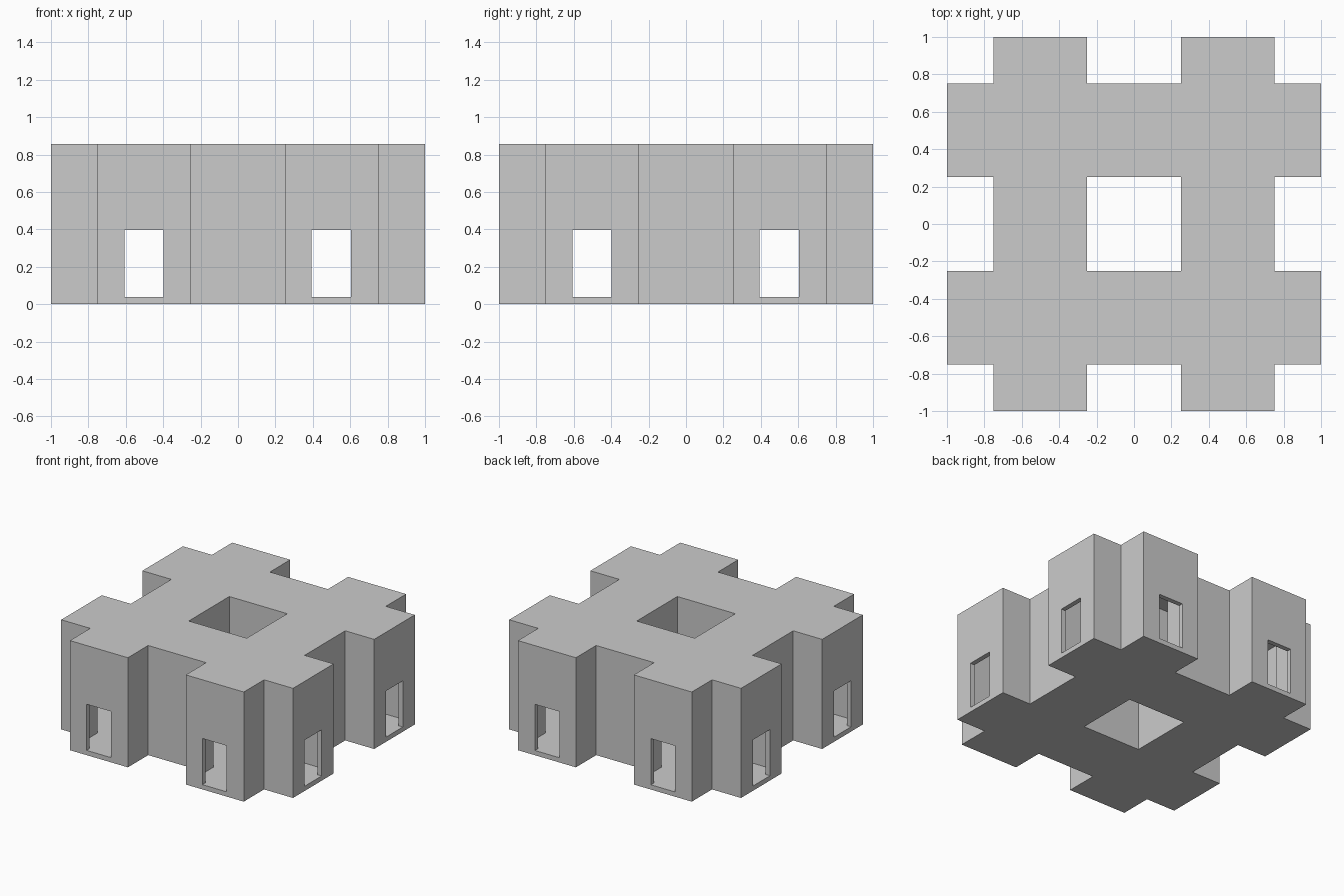
import bpy, bmesh

if "Cube" in bpy.data.objects:
    bpy.data.objects.remove(bpy.data.objects["Cube"])

H, T = 0.855, 0.037          # overall height, wall thickness
DOOR_W, DOOR_TOP = 0.21, 0.397


def hash_prism(name, reach, half, z0, z1):
    """Prism over a plan of two pairs of crossing bars."""
    c = [-reach, -0.5 - half, -0.5 + half, 0.5 - half, 0.5 + half, reach]
    bm = bmesh.new()
    v = [[bm.verts.new((x, y, z0)) for y in c] for x in c]
    for i in range(5):
        for j in range(5):
            if i in (1, 3) or j in (1, 3):
                bm.faces.new((v[i][j], v[i + 1][j], v[i + 1][j + 1], v[i][j + 1]))
    bmesh.ops.delete(bm, geom=[p for p in bm.verts if not p.link_faces], context='VERTS')
    top = bmesh.ops.extrude_face_region(bm, geom=bm.faces[:], use_keep_orig=True)
    for g in top['geom']:
        if isinstance(g, bmesh.types.BMVert):
            g.co.z = z1
    bmesh.ops.recalc_face_normals(bm, faces=bm.faces[:])
    return finish(name, bm)


def box(name, size, loc):
    bm = bmesh.new()
    bmesh.ops.create_cube(bm, size=1)
    bmesh.ops.scale(bm, vec=size, verts=bm.verts)
    bmesh.ops.translate(bm, vec=loc, verts=bm.verts)
    return finish(name, bm)


def finish(name, bm):
    me = bpy.data.meshes.new(name)
    bm.to_mesh(me)
    bm.free()
    ob = bpy.data.objects.new(name, me)
    bpy.context.collection.objects.link(ob)
    return ob


def cut(target, cutter):
    m = target.modifiers.new(cutter.name, 'BOOLEAN')
    m.operation, m.solver, m.object = 'DIFFERENCE', 'EXACT', cutter
    bpy.context.view_layer.objects.active = target
    bpy.ops.object.modifier_apply(modifier=m.name)
    bpy.data.objects.remove(cutter)


# Building hollowed into connected corridors
building = hash_prism("building_shell", 1, 0.25, 0, H)
cut(building, hash_prism("corridor_cutter", 1 - T, 0.25 - T, T - 0.002, H - T))

# Doorways at both ends of every corridor
dh, zc = DOOR_TOP - T, (DOOR_TOP + T) / 2
for p in (-0.502, 0.498):
    for s in (-1, 1):
        cut(building, box("front_back_door_cutter", (DOOR_W, 0.12, dh), (p, s, zc)))
        cut(building, box("side_door_cutter", (0.12, DOOR_W, dh), (s, p, zc)))
